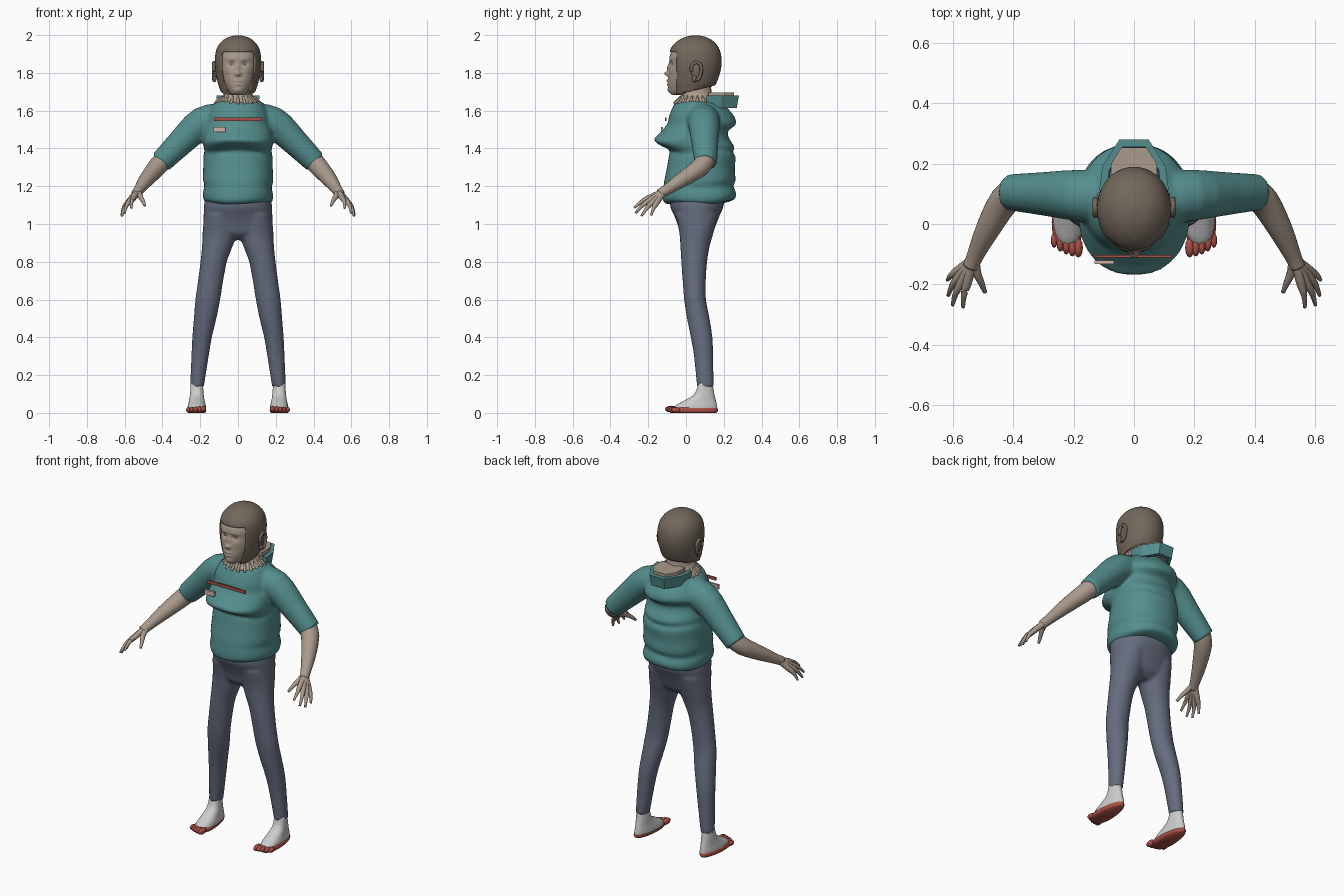
import bpy, bmesh, math
from mathutils import Vector, Matrix

if "Cube" in bpy.data.objects:
    bpy.data.objects.remove(bpy.data.objects["Cube"])

COL = {"skin": (.40, .32, .26), "hair": (.17, .135, .105), "teal": (.09, .27, .27),
       "denim": (.13, .15, .21), "sock": (.60, .60, .60), "red": (.40, .08, .06), "tag": (.62, .45, .40)}
MATS = {}
for k, c in COL.items():
    MATS[k] = bpy.data.materials.new(k)
    MATS[k].diffuse_color = (*c, 1)


def finish(bm, name, mat, smooth=True, voxel=0):
    bmesh.ops.recalc_face_normals(bm, faces=bm.faces)
    me = bpy.data.meshes.new(name)
    bm.to_mesh(me)
    bm.free()
    ob = bpy.data.objects.new(name, me)
    bpy.context.collection.objects.link(ob)
    me.materials.append(MATS[mat])
    for p in me.polygons:
        p.use_smooth = smooth
    if voxel:
        r = ob.modifiers.new("fuse", 'REMESH')
        r.mode, r.voxel_size, r.use_smooth_shade = 'VOXEL', voxel, True
        s = ob.modifiers.new("relax", 'SMOOTH')
        s.iterations, s.factor = 3, .5
    return ob


def spline(keys, steps):
    out = []
    for i in range(len(keys) - 1):
        a, b, c, d = (keys[max(0, min(len(keys) - 1, i + j))] for j in (-1, 0, 1, 2))
        for s in range(steps):
            t = s / steps
            out.append([.5 * (2*q + (r-p)*t + (2*p-5*q+4*r-w)*t*t + (3*q-p-3*r+w)*t**3)
                        for p, q, r, w in zip(a, b, c, d)])
    return out + [list(keys[-1])]


def skin_rings(bm, rings, caps=True):
    vs = [[bm.verts.new(p) for p in r] for r in rings]
    n = len(vs[0])
    for a, b in zip(vs, vs[1:]):
        for i in range(n):
            bm.faces.new((a[i], a[(i+1) % n], b[(i+1) % n], b[i]))
    if caps:
        bm.faces.new(vs[0])
        bm.faces.new(vs[-1])


# keys are (z, centre x, half width, front y, back y)
def column(bm, keys, n=32, steps=3, power=2.2, taper=0, wave=0, caps=True):
    def sq(v):
        return math.copysign(abs(v) ** (2 / power), v)
    rings = []
    for z, cx, hw, yf, yb in spline(keys, steps):
        ring = []
        for i in range(n):
            a = math.tau * i / n
            s = sq(math.sin(a))
            ring.append((cx + hw * sq(math.cos(a)) * (1 - taper * s), (yf+yb)/2 + (yb-yf)/2 * s,
                         z + wave * math.sin(3*a + 9*z)))
        rings.append(ring)
    skin_rings(bm, rings, caps)


def tube(bm, keys, n=16, steps=3):      # keys are (x, y, z, radius)
    pts = spline(keys, steps)
    rings = []
    for i, p in enumerate(pts):
        t = (Vector(pts[min(i+1, len(pts)-1)][:3]) - Vector(pts[max(i-1, 0)][:3])).normalized()
        u = t.cross(Vector((.3, 1, .5))).normalized()
        v = t.cross(u)
        rings.append([Vector(p[:3]) + p[3] * (u*math.cos(math.tau*k/n) + v*math.sin(math.tau*k/n)) for k in range(n)])
    skin_rings(bm, rings)


def ball(bm, c, r, seg=16):
    bmesh.ops.create_uvsphere(bm, u_segments=seg, v_segments=seg//2, radius=1,
                              matrix=Matrix.Translation(c) @ Matrix.Diagonal((*r, 1)))


def box(name, c, size, mat):
    bm = bmesh.new()
    bmesh.ops.create_cube(bm, size=1, matrix=Matrix.Translation(c) @ Matrix.Diagonal((*size, 1)))
    finish(bm, name, mat, False)


def flip(keys, s):
    return [(s*k[0], *k[1:]) for k in keys]


# Shirt: folded torso fused with both sleeves
bm = bmesh.new()
column(bm, [(z, 0, w, f, b) for z, w, f, b in [
    (1.11, .165, -.10, .20), (1.125, .182, -.12, .255), (1.16, .186, -.122, .266), (1.20, .178, -.118, .25),
    (1.23, .186, -.115, .262), (1.30, .184, -.10, .258), (1.36, .183, -.09, .263), (1.385, .177, -.085, .248),
    (1.41, .182, -.135, .257), (1.44, .184, -.172, .24), (1.47, .182, -.145, .223), (1.50, .178, -.12, .225),
    (1.53, .175, -.097, .265), (1.57, .168, -.09, .255), (1.61, .15, -.075, .22), (1.645, .125, -.06, .19)]],
    n=48, wave=.006)
for s in (-1, 1):
    tube(bm, flip([(.08, .085, 1.55, .09), (.19, .095, 1.535, .085), (.30, .10, 1.435, .072),
                   (.41, .105, 1.325, .06)], s), n=24)
finish(bm, "shirt", "teal", voxel=.01)

# Trousers: pelvis fused with both legs
bm = bmesh.new()
column(bm, [(1.19, 0, .165, -.08, .2), (1.1, 0, .18, -.085, .2), (1.05, 0, .182, -.065, .18),
            (1.0, 0, .182, -.045, .16), (.95, 0, .15, -.03, .14), (.915, 0, .05, .01, .10)])
for s in (-1, 1):
    column(bm, [(z, s*x, w, f, b) for z, x, w, f, b in [
        (1.05, .095, .085, -.055, .17), (.95, .098, .09, -.035, .145), (.88, .11, .081, -.03, .125),
        (.80, .129, .070, -.025, .112), (.70, .145, .067, -.018, .105), (.60, .16, .066, -.01, .106),
        (.50, .174, .06, .005, .125), (.40, .19, .052, .025, .14), (.30, .201, .046, .042, .144),
        (.135, .217, .036, .058, .147)]], n=24, power=2)
finish(bm, "trousers", "denim", voxel=.01)

# Forearms and hands
for s, side in ((-1, "left"), (1, "right")):
    bm = bmesh.new()
    tube(bm, flip([(.385, .108, 1.35, .052), (.43, .075, 1.30, .05), (.485, -.02, 1.235, .04),
                   (.525, -.105, 1.18, .028), (.54, -.14, 1.16, .026)], s), n=20)
    for knuckle, tip in [((.553, -.20, 1.137), (.565, -.275, 1.085)), ((.573, -.197, 1.122), (.600, -.268, 1.058)),
                         ((.584, -.18, 1.112), (.614, -.236, 1.042)), ((.586, -.157, 1.110), (.617, -.185, 1.046))]:
        k, t = Vector(knuckle), Vector(tip)
        mid = k.lerp(t, .5) + Vector((.004, 0, .006))
        tube(bm, flip([(.533, -.12, 1.170, .018), (*k, .015), (*mid, .010), (*t, .006)], s), n=10)
    tube(bm, flip([(.528, -.115, 1.172, .018), (.520, -.16, 1.150, .015), (.505, -.195, 1.125, .011),
                   (.493, -.225, 1.098, .007)], s), n=10)
    finish(bm, side + "_arm", "skin")

    # Sock, sole and toes
    bm = bmesh.new()
    column(bm, [(z, s*.218, w, f, b) for z, w, f, b in [
        (.16, .031, .065, .14), (.10, .035, .045, .15), (.065, .040, -.01, .158),
        (.04, .046, -.055, .164), (.02, .048, -.075, .166)]], n=28, taper=.2)
    finish(bm, side + "_sock", "sock")
    bm = bmesh.new()
    column(bm, [(0, s*.22, .044, -.08, .160), (.008, s*.22, .050, -.09, .168), (.02, s*.22, .050, -.09, .168),
                (.028, s*.22, .045, -.08, .162)], n=28, taper=.2)
    for i in range(5):
        ball(bm, (s*(.184 + .02*i), -.078 + .0015*i*i, .020 - .001*i), (.015 - .001*i, .033 - .002*i, .018 - .001*i), 12)
    finish(bm, side + "_sole_and_toes", "red")

# Neck and bare collar
bm = bmesh.new()
column(bm, [(1.62, 0, .122, -.055, .18), (1.65, 0, .112, -.045, .165), (1.675, 0, .082, -.03, .145),
            (1.70, 0, .068, -.022, .135), (1.77, 0, .066, -.02, .13)])
for i in range(20):                      # torn strips around the neckline
    a = math.tau * i / 20
    p = Vector((math.cos(a), math.sin(a), 0))
    c = Vector((0, .06, 0))
    tube(bm, [(*(c + p*.122 + Vector((0, 0, 1.635))), .009), (*(c + p*.098 + Vector((0, 0, 1.662))), .008),
              (*(c + p*.086 + Vector((0, 0, 1.68))), .002)], n=6, steps=2)
finish(bm, "neck", "skin")

# Face: lofted head with soft sculpted features
bm = bmesh.new()
column(bm, [(1.682, 0, .030, -.065, .03), (1.69, 0, .046, -.083, .09), (1.71, 0, .062, -.092, .12),
            (1.75, 0, .083, -.096, .15), (1.80, 0, .099, -.092, .165), (1.85, 0, .107, -.087, .172),
            (1.90, 0, .106, -.083, .168), (1.95, 0, .08, -.045, .13), (1.975, 0, .045, .0, .09)], n=96, steps=8)
bumps = [(0, 1.796, .011, .011, -.022), (0, 1.828, .009, .024, -.011), (0, 1.757, .018, .006, -.008),
         (0, 1.740, .016, .006, -.007), (0, 1.748, .022, .003, .006), (0, 1.708, .018, .012, -.006)]
for s in (-1, 1):
    bumps += [(s*.034, 1.848, .017, .011, .011), (s*.034, 1.874, .024, .007, -.004),
              (s*.013, 1.791, .006, .007, -.008), (s*.05, 1.81, .02, .02, -.003)]
for v in bm.verts:
    if v.co.y < .02:
        x, z = v.co.x, v.co.z
        v.co.y += sum(h * math.exp(-((x-a)/sx)**2 - ((z-b)/sz)**2) for a, b, sx, sz, h in bumps)
for s in (-1, 1):
    ball(bm, (s*.034, -.064, 1.846), (.014, .012, .008))
finish(bm, "face", "skin")

# Close hair cap with the face opening cut out
bm = bmesh.new()
column(bm, [(z, 0, w, f, b) for z, w, f, b in [
    (1.67, .082, -.06, .09), (1.72, .098, -.075, .14), (1.75, .108, -.082, .163), (1.82, .120, -.09, .185),
    (1.88, .122, -.09, .188), (1.93, .112, -.08, .175), (1.965, .088, -.05, .148), (1.988, .055, -.01, .11),
    (1.999, .012, .035, .065)]], n=64, steps=4, power=2.05)


def slice_hair(co, no, clear=False):
    bmesh.ops.bisect_plane(bm, geom=bm.verts[:] + bm.edges[:] + bm.faces[:], plane_co=co, plane_no=no, clear_inner=clear)


slice_hair((0, -.05, 1.685), (0, -.24, 1), True)
slice_hair((0, -.05, 0), (0, 1, 0))
slice_hair((0, 0, 1.912), (0, 0, 1))
bmesh.ops.delete(bm, context='FACES', geom=[f for f in bm.faces if f.calc_center_median().y < -.05
                                            and f.calc_center_median().z < 1.912])
hair = finish(bm, "hair_cap", "hair")
m = hair.modifiers.new("thickness", 'SOLIDIFY')
m.thickness, m.offset = .012, -1

# Ears: curled rim around a shallow bowl
for s, side in ((-1, "left"), (1, "right")):
    bm = bmesh.new()
    rim = [(s*.128, .055 + (.026 + .006*math.sin(a))*math.cos(a), 1.808 + .047*math.sin(a), .009)
           for a in (math.radians(-100 + 28*i) for i in range(11))]
    tube(bm, rim, n=10)
    ball(bm, (s*.119, .053, 1.805), (.010, .024, .045))
    ball(bm, (s*.124, .045, 1.768), (.010, .014, .018))
    finish(bm, side + "_ear", "hair")

# Faceted hood collar behind the neck, with its lining plate
half = [(.115, .11), (.105, .19), (.048, .28)]
u = half + [(-x, y) for x, y in reversed(half)]
bm = bmesh.new()
skin_rings(bm, [[(x*.92, y*.96, 1.615), (x, y, 1.68), (x*.78, .11 + (y-.11)*.85, 1.68),
                 (x*.72, .11 + (y-.11)*.8, 1.615)] for x, y in u])
finish(bm, "hood_collar", "teal", False)
plate = [(.078, .12), (.075, .20), (.042, .253)]
plate += [(-x, y) for x, y in reversed(plate)]
bm = bmesh.new()
skin_rings(bm, [[(x, y, z) for x, y in plate] for z in (1.64, 1.697)])
finish(bm, "hood_lining", "skin", False)

# Chest stripe and label
box("chest_stripe", (0, -.107, 1.555), (.252, .008, .018), "red")
box("chest_label", (-.098, -.127, 1.50), (.064, .012, .028), "tag")

for m in bpy.data.materials:
    if m.users and not m.is_grease_pencil:
        m.use_nodes = True
        m.node_tree.nodes["Principled BSDF"].inputs["Base Color"].default_value = m.diffuse_color
